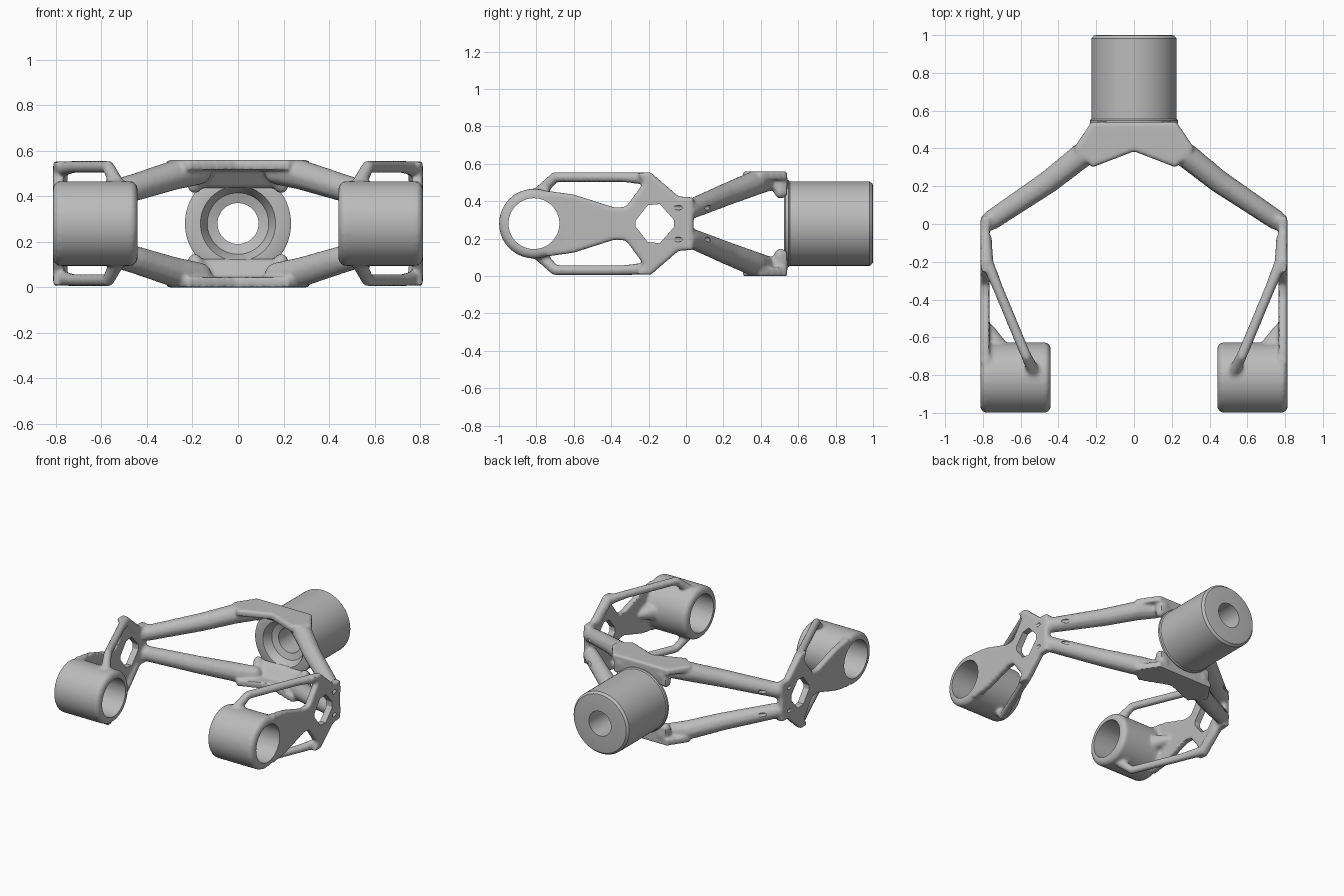
import bpy, bmesh, math
from mathutils import Vector, Matrix

if "Cube" in bpy.data.objects:
    bpy.data.objects.remove(bpy.data.objects["Cube"])

MID = 0.28  # height of the symmetry plane

grey = bpy.data.materials.new("cast grey")
grey.use_nodes = True
grey.diffuse_color = (0.5, 0.5, 0.5, 1)
grey.node_tree.nodes["Principled BSDF"].inputs["Base Color"].default_value = (0.5, 0.5, 0.5, 1)

# Directions of a unit ball, used for the strut ends
ball = bmesh.new()
bmesh.ops.create_icosphere(ball, subdivisions=2, radius=1)
BALL = [v.co.copy() for v in ball.verts]
ball.free()


def make_object(name, bm):
    bmesh.ops.recalc_face_normals(bm, faces=bm.faces[:])
    mesh = bpy.data.meshes.new(name)
    bm.to_mesh(mesh)
    bm.free()
    mesh.materials.append(grey)
    obj = bpy.data.objects.new(name, mesh)
    bpy.context.collection.objects.link(obj)
    return obj


def finish(obj, degrees):
    """Apply the modifiers and shade smooth."""
    bpy.ops.object.select_all(action='DESELECT')
    bpy.context.view_layer.objects.active = obj
    obj.select_set(True)
    for name in [mod.name for mod in obj.modifiers]:
        bpy.ops.object.modifier_apply(modifier=name)
    bpy.ops.object.shade_smooth_by_angle(angle=math.radians(degrees))


def limb(bm, points, radii, flip):
    """Chain of rounded tapered struts through the points."""
    for i in range(len(points) - 1):
        verts = [bm.verts.new(flip(points[k]) + radii[k] * d) for k in (i, i + 1) for d in BALL]
        bmesh.ops.convex_hull(bm, input=verts)
        inner = [v for v in verts if v.is_valid and not v.link_faces]
        bmesh.ops.delete(bm, geom=inner, context='VERTS')


def prism(bm, points, depth):
    """Extrude a flat outline along the depth vector."""
    face = bm.faces.new([bm.verts.new(p) for p in points])
    top = bmesh.ops.extrude_face_region(bm, geom=[face], use_keep_orig=True)["geom"]
    bmesh.ops.translate(bm, verts=[v for v in top if isinstance(v, bmesh.types.BMVert)],
                        vec=Vector(depth))


def lathe(bm, profile, centre, axis, steps=64):
    """Spin a closed (along, radius) profile around an axis through centre."""
    axis, centre = Vector(axis), Vector(centre)
    side = axis.orthogonal().normalized()
    rings = []
    for s in range(steps):
        out = Matrix.Rotation(math.tau * s / steps, 3, axis) @ side
        rings.append([bm.verts.new(centre + axis * a + out * r) for a, r in profile])
    for s in range(steps):
        for j in range(len(profile)):
            bm.faces.new((rings[s][j], rings[s - 1][j], rings[s - 1][j - 1], rings[s][j - 1]))


# Organic frame: everything is fused by a remesh
bm = bmesh.new()
plate_half = [(0.04, 0.42), (-0.04, 0.425), (-0.19, 0.555), (-0.26, 0.55), (-0.225, 0.5),
              (-0.32, 0.37), (-0.38, 0.365), (-0.6, 0.435), (-0.74, 0.455)]
plate = plate_half + [(y, 2 * MID - z) for y, z in reversed(plate_half)]
for sx in (1, -1):
    # side web
    prism(bm, [(sx * 0.766, y, z) for y, z in plate], (sx * 0.046, 0, 0))
    for sz in (1, -1):
        def flip(p):
            return Vector((sx * p[0], p[1], MID + sz * (p[2] - MID)))
        # diagonal arm from the rear yoke to the side node
        limb(bm, [(0.17, 0.43, 0.505), (0.28, 0.36, 0.493), (0.45, 0.225, 0.44), (0.755, 0.02, 0.355)],
             [0.055, 0.067, 0.062, 0.054], flip)
        # thin brace from the web to the eye
        limb(bm, [(0.78, -0.08, 0.41), (0.778, -0.2, 0.52), (0.72, -0.34, 0.529),
                  (0.57, -0.7, 0.529), (0.53, -0.78, 0.45)],
             [0.03, 0.034, 0.028, 0.028, 0.034], flip)
        # corner gusset beside the bushing
        limb(bm, [(0.17, 0.5, 0.5), (0.19, 0.505, 0.445)], [0.05, 0.033], flip)
    # fillet of the web into the eye
    limb(bm, [(sx * 0.765, -0.56, MID), (sx * 0.73, -0.65, MID)], [0.03, 0.06], Vector)
for sz in (1, -1):
    # yoke plate and the lip that meets the bushing
    half = [(0.22, 0.3), (0.32, 0.4), (0.225, 0.54)]
    fan = [(0, 0.385)] + half + [(-x, y) for x, y in reversed(half)]
    prism(bm, [(x, y, MID + sz * 0.235) for x, y in fan], (0, 0, sz * 0.045))
    lip = [(0.54, 0.28), (0.54, 0.15), (0.51, 0.16), (0.43, 0.25), (0.43, 0.28)]
    prism(bm, [(-0.21, y, MID + sz * h) for y, h in lip], (0.42, 0, 0))
# front eyes
eye = [(-0.186, 0.11), (-0.186, 0.165), (-0.165, 0.186), (0.165, 0.186), (0.186, 0.165), (0.186, 0.11)]
for sx in (1, -1):
    lathe(bm, eye, (sx * 0.627, -0.813, MID), (1, 0, 0))
frame = make_object("suspension_frame", bm)

remesh = frame.modifiers.new("fuse", 'REMESH')
remesh.mode = 'VOXEL'
remesh.voxel_size = 0.011
soften = frame.modifiers.new("soften", 'SMOOTH')
soften.factor = 0.5
soften.iterations = 4

# Cutters: eye bores, web windows and small pin holes
bm = bmesh.new()
window_half = [(-0.27, 0.295), (-0.205, 0.378), (-0.14, 0.385), (-0.065, 0.3)]
window = window_half + [(y, 2 * MID - z) for y, z in reversed(window_half)]
turn = Matrix.Rotation(math.pi / 2, 4, 'Y')
for sx in (1, -1):
    bmesh.ops.create_cone(bm, cap_ends=True, segments=64, radius1=0.136, radius2=0.136, depth=0.5,
                          matrix=Matrix.Translation((sx * 0.627, -0.813, MID)) @ turn)
    prism(bm, [(sx * 0.7, y, z) for y, z in window], (sx * 0.2, 0, 0))
    for sz in (1, -1):
        pin = Matrix.Translation((sx * 0.775, 0.01, MID + sz * 0.085))
        lean = Matrix.Rotation(sx * math.radians(35), 4, 'Z') @ Matrix.Rotation(math.pi / 2, 4, 'X')
        bmesh.ops.create_cone(bm, cap_ends=True, segments=16, radius1=0.013, radius2=0.013,
                              depth=0.3, matrix=pin @ lean)
cutter = make_object("hole_cutter", bm)
cutter.hide_render = True

cut = frame.modifiers.new("holes", 'BOOLEAN')
cut.operation = 'DIFFERENCE'
cut.solver = 'EXACT'
cut.object = cutter
finish(frame, 45)
bpy.data.objects.remove(cutter)

# Rear bushing with a collar, a counterbore and a through hole
bm = bmesh.new()
bushing = [(0.525, 0.165), (0.525, 0.222), (0.532, 0.233), (0.548, 0.233), (0.555, 0.226),
           (0.982, 0.226), (0.998, 0.212), (1.0, 0.2), (1.0, 0.09), (0.6, 0.09), (0.585, 0.135), (0.56, 0.145)]
lathe(bm, bushing, (0, 0, MID), (0, 1, 0), 72)
finish(make_object("rear_bushing", bm), 35)
